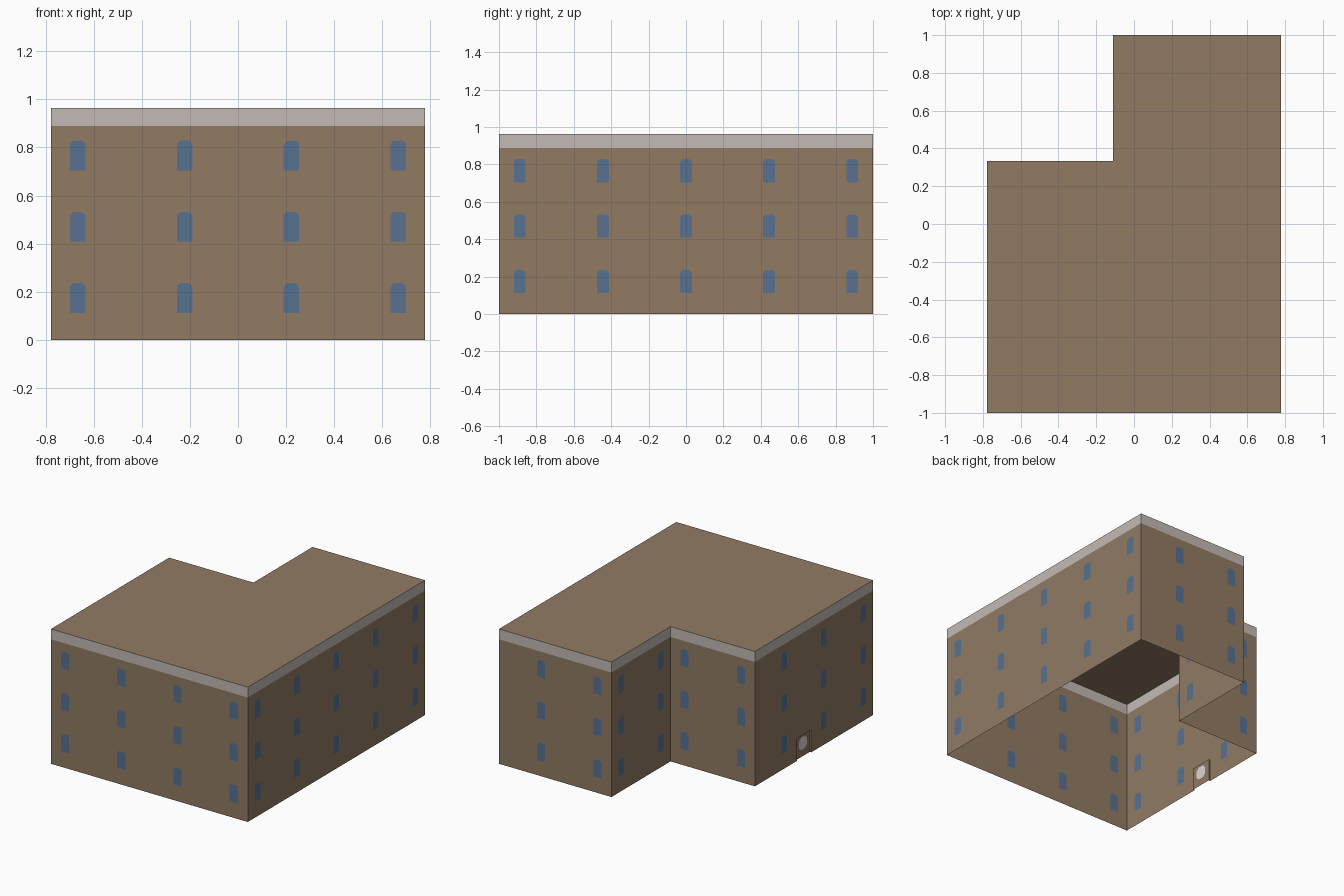
import bpy
import bmesh
from mathutils import Vector

cube = bpy.data.objects.get("Cube")
if cube:
    bpy.data.objects.remove(cube, do_unlink=True)

# Main dimensions
TOP, BAND, ROWS = 0.963, 0.889, 3
STOREY = BAND / ROWS
BAY = 4 / 9                      # spacing of the windows
WIN_HALF, WIN_LOW, WIN_HIGH, WIN_CUT = 0.032, 0.112, 0.236, 0.014
DOOR_HALF, DOOR_HEIGHT, DOOR_DEPTH = 0.08, 0.16, 0.012
X, NOTCH_X, NOTCH_Y = 7 / 9, -1 / 9, 1 / 3


def material(name, r, g, b):
    m = bpy.data.materials.new(name)
    m.use_nodes = True
    m.diffuse_color = (r, g, b, 1)
    bsdf = m.node_tree.nodes["Principled BSDF"]
    bsdf.inputs["Base Color"].default_value = (r, g, b, 1)
    bsdf.inputs["Roughness"].default_value = 0.9
    return m


MATS = [material("brown_wall", 0.283, 0.198, 0.127),
        material("blue_glass", 0.098, 0.165, 0.283),
        material("pale_cornice", 0.546, 0.491, 0.462),
        material("white_door_pane", 0.70, 0.68, 0.66)]
WALL, GLASS, CORNICE, PANE = range(4)


def make_object(name, bm):
    bmesh.ops.remove_doubles(bm, verts=bm.verts, dist=0.0005)
    mesh = bpy.data.meshes.new(name)
    bm.to_mesh(mesh)
    bm.free()
    for m in MATS:
        mesh.materials.append(m)
    obj = bpy.data.objects.new(name, mesh)
    bpy.context.collection.objects.link(obj)
    return obj


class Wall:
    """A thin wall, drawn in its own (along, height) plane."""

    def __init__(self, start, end):
        self.start = Vector((*start, 0))
        span = Vector((*end, 0)) - self.start
        self.length, self.along = span.length, span.normalized()
        self.inward = Vector((-self.along.y, self.along.x, 0))
        self.bm = bmesh.new()

    def face(self, points, mat=WALL, depth=0):
        verts = [self.bm.verts.new(self.start + self.along * u
                 + self.inward * depth + Vector((0, 0, z))) for u, z in points]
        f = self.bm.faces.new(verts)
        f.material_index = mat
        return f

    def rect(self, u0, u1, z0, z1, mat=WALL, depth=0):
        return self.face([(u0, z0), (u1, z0), (u1, z1), (u0, z1)], mat, depth)

    def window_tile(self, u0, u1, z0, centre):
        # Chamfer-headed glass with four surrounding wall faces
        l, r = centre - WIN_HALF, centre + WIN_HALF
        lo, hi, c = z0 + WIN_LOW, z0 + WIN_HIGH, WIN_CUT
        z1 = z0 + STOREY
        bl, br, rs = (l, lo), (r, lo), (r, hi - c)
        rt, lt, ls = (r - c, hi), (l + c, hi), (l, hi - c)
        A, B, C, D = (u0, z0), (u1, z0), (u1, z1), (u0, z1)
        self.face([bl, br, rs, rt, lt, ls], GLASS)
        self.face([A, B, br, bl])
        self.face([B, C, rt, rs, br])
        self.face([C, D, lt, rt])
        self.face([D, A, bl, ls, lt])

    def door(self, centre):
        u0, u1 = centre - DOOR_HALF, centre + DOOR_HALF
        self.rect(u0, u1, DOOR_HEIGHT, BAND)
        # Recessed leaf and its reveals
        self.rect(u0, u1, 0, DOOR_HEIGHT, WALL, DOOR_DEPTH)
        corners = [(u0, 0), (u0, DOOR_HEIGHT), (u1, DOOR_HEIGHT), (u1, 0)]
        for p, q in zip(corners, corners[1:]):
            f = self.face([p, q, q, p])
            for v in f.verts[2:]:
                v.co += self.inward * DOOR_DEPTH
        # Eight-sided pane, seen on both sides of the leaf
        w, low, high, c = 0.046, 0.05, 0.14, 0.025
        outline = [(centre - w + c, low), (centre + w - c, low),
                   (centre + w, low + c), (centre + w, high - c),
                   (centre + w - c, high), (centre - w + c, high),
                   (centre - w, high - c), (centre - w, low + c)]
        self.face(outline, PANE, DOOR_DEPTH - 0.002)
        self.face(outline[::-1], PANE, DOOR_DEPTH + 0.002)


def build_wall(name, start, end, first, door_at=None):
    wall = Wall(start, end)
    centres = []
    while first < wall.length:
        centres.append(first)
        first += BAY
    left = 0
    for i, c in enumerate(centres):
        last = i == len(centres) - 1
        right = wall.length if last else c + BAY / 2
        has_door = door_at is not None and abs(right - door_at) < 0.01
        edge = right - DOOR_HALF if has_door else right
        for row in range(ROWS):
            wall.window_tile(left, edge, row * STOREY, c)
        if has_door:
            wall.door(right)
        left = right + DOOR_HALF if has_door else right
    wall.rect(0, wall.length, BAND, TOP, CORNICE)
    make_object(name, wall.bm)


# Walls around the L-shaped plan, counterclockwise
plan = [(-X, -1), (X, -1), (X, 1), (NOTCH_X, 1), (NOTCH_X, NOTCH_Y), (-X, NOTCH_Y)]
near, far = BAY / 4, BAY * 3 / 4
walls = [("front_wall", near, None), ("left_wall", near, None),
         ("back_wall", far, None), ("notch_side_wall", near, None),
         ("notch_back_wall", near, None), ("right_wall", far, BAY * 1.25)]
for i, (name, first, door_at) in enumerate(walls):
    build_wall(name, plan[i], plan[(i + 1) % len(plan)], first, door_at)

# Flat roof
bm = bmesh.new()
bm.faces.new([bm.verts.new((x, y, TOP)) for x, y in plan])
make_object("roof", bm)
